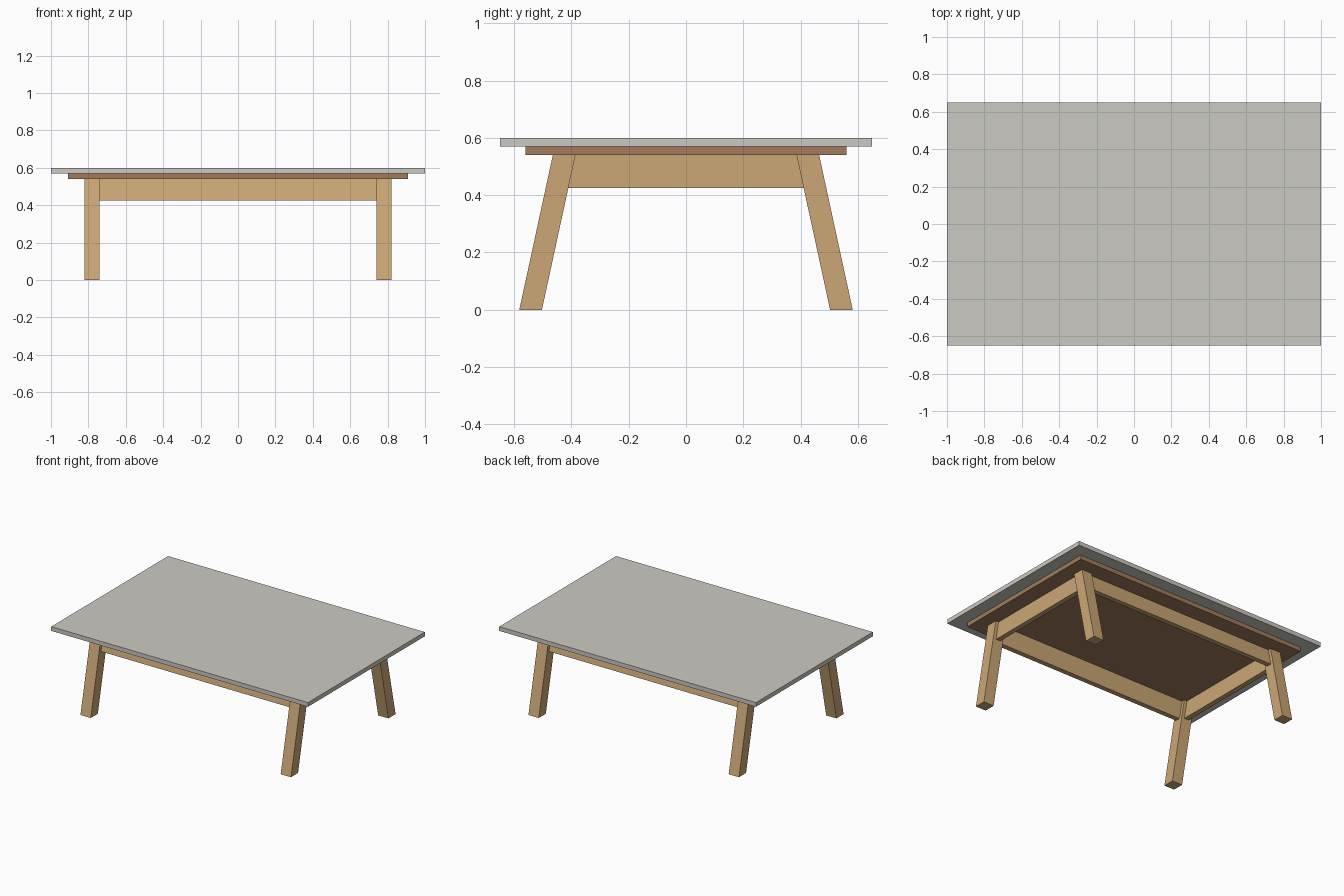
import bpy, bmesh

if "Cube" in bpy.data.objects:
    bpy.data.objects.remove(bpy.data.objects["Cube"])

TOP_Z = 0.54           # height where the legs meet the panel
SLOPE = -0.117 / 0.54  # outward splay of the legs in y per unit of z


def material(name, color):
    m = bpy.data.materials.new(name)
    m.diffuse_color = (*color, 1)
    m.use_nodes = True
    m.node_tree.nodes["Principled BSDF"].inputs["Base Color"].default_value = m.diffuse_color
    return m


oak = material("oak", (0.60, 0.39, 0.18))
brown = material("brown_wood", (0.36, 0.20, 0.11))
stone = material("pale_stone", (0.60, 0.59, 0.55))


def block(name, x, y, z, mat, shear=(0, 0)):
    """Box from (min, max) ranges at z[1]; shear = y slope of the low and high y sides."""
    bm = bmesh.new()
    bmesh.ops.create_cube(bm, size=1)
    for v in bm.verts:
        i, j, k = (int(c > 0) for c in v.co)
        v.co = (x[i], y[j] + shear[j] * (z[k] - z[1]), z[k])
    mesh = bpy.data.meshes.new(name)
    bm.to_mesh(mesh)
    bm.free()
    mesh.materials.append(mat)
    ob = bpy.data.objects.new(name, mesh)
    bpy.context.collection.objects.link(ob)
    return ob


def mirrored(ob, x=False, y=False):
    mod = ob.modifiers.new("mirror", 'MIRROR')
    mod.use_axis = (x, y, False)


# Table top and the smaller panel beneath it
block("table_top", (-1, 1), (-0.65, 0.65), (0.57, 0.60), stone)
block("under_panel", (-0.91, 0.91), (-0.56, 0.56), (TOP_Z, 0.57), brown)

# Four splayed legs
legs = block("legs", (0.74, 0.82), (0.386, 0.465), (0, TOP_Z), oak, (SLOPE, SLOPE))
mirrored(legs, x=True, y=True)

# Long rails lean with the legs
long_rails = block("long_rails", (-0.74, 0.74), (0.408, 0.443), (0.425, TOP_Z), oak, (SLOPE, SLOPE))
mirrored(long_rails, y=True)

# End rails fit between the slanted legs
end_rails = block("end_rails", (0.762, 0.797), (-0.386, 0.386), (0.425, TOP_Z), oak, (-SLOPE, SLOPE))
mirrored(end_rails, x=True)
